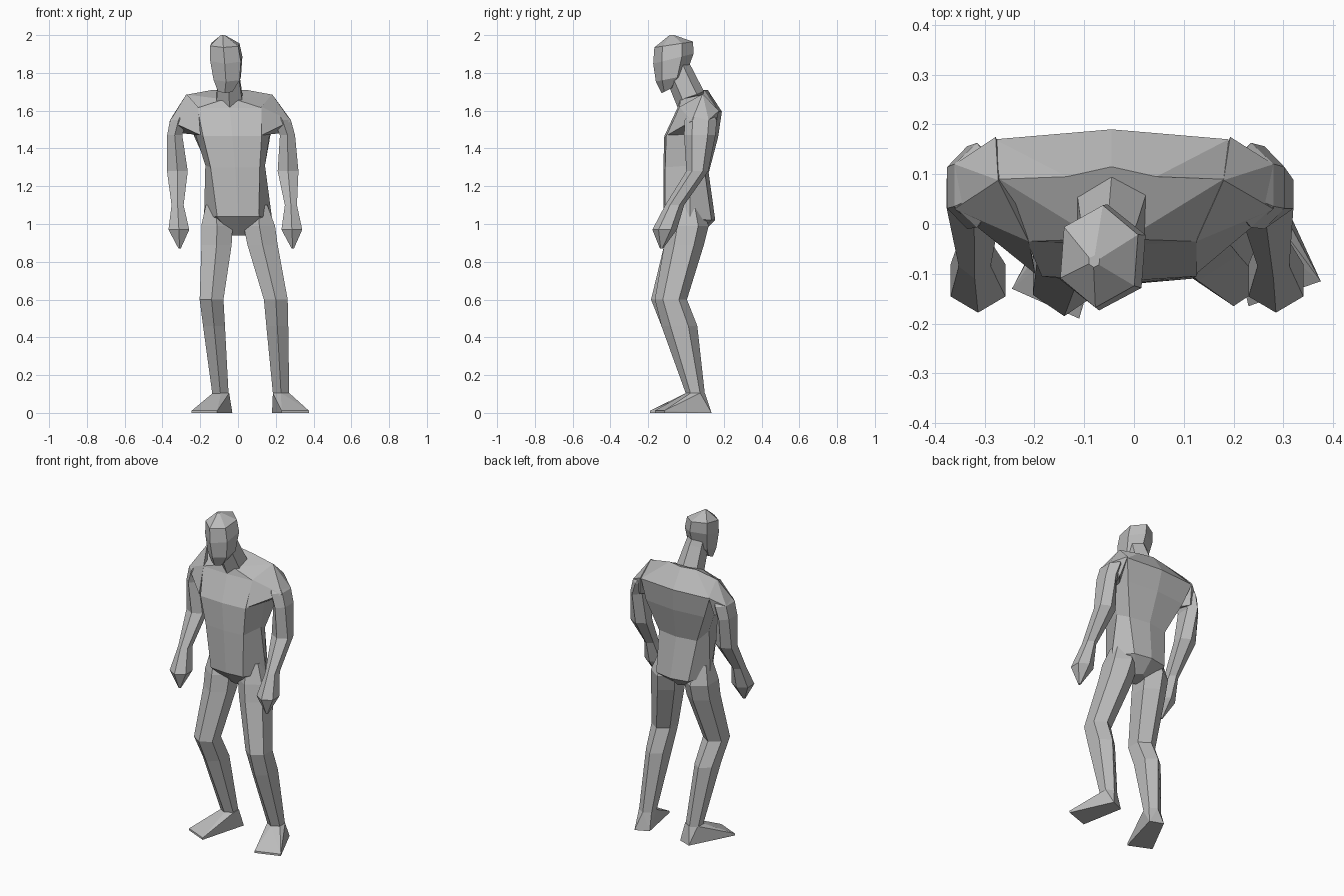
import bpy
import bmesh
from math import cos, sin, radians, tau

if "Cube" in bpy.data.objects:
    bpy.data.objects.remove(bpy.data.objects["Cube"], do_unlink=True)

# Single plain grey for the whole figure
grey = bpy.data.materials.new("plain_grey")
grey.use_nodes = True
colour = (0.5, 0.5, 0.5, 1)
grey.diffuse_color = colour
grey.node_tree.nodes["Principled BSDF"].inputs["Base Color"].default_value = colour


def finish(name, bm):
    """Turn a bmesh into a flat shaded grey object."""
    bmesh.ops.recalc_face_normals(bm, faces=bm.faces)
    mesh = bpy.data.meshes.new(name)
    bm.to_mesh(mesh)
    bm.free()
    mesh.materials.append(grey)
    obj = bpy.data.objects.new(name, mesh)
    bpy.context.collection.objects.link(obj)
    return obj


def loft(name, rings):
    """Skin a stack of point rings and cap both ends."""
    bm = bmesh.new()
    loops = [[bm.verts.new(point) for point in ring] for ring in rings]
    count = len(loops[0])
    for low, high in zip(loops, loops[1:]):
        for i in range(count):
            j = (i + 1) % count
            bm.faces.new((low[i], low[j], high[j], high[i]))
    bm.faces.new(loops[0])
    bm.faces.new(loops[-1])
    return finish(name, bm)


def hull(name, points):
    """Wrap a few corner points in a convex solid."""
    bm = bmesh.new()
    for point in points:
        bm.verts.new(point)
    bmesh.ops.convex_hull(bm, input=bm.verts)
    return finish(name, bm)


def hexagon(x, y, z, rx, ry, turn=30, tilt=0):
    """Six sided ring; turn is in degrees, tilt raises the back."""
    ring = []
    for i in range(6):
        angle = tau * i / 6 + radians(turn)
        dy = ry * sin(angle)
        ring.append((x + rx * cos(angle), y + dy, z + tilt * dy))
    return ring


def torso_ring(centre, front, side, back):
    """Front, side and back are each (half width, y, z)."""
    (fw, fy, fz), (sw, sy, sz), (bw, by, bz) = front, side, back
    return [
        (centre - fw, fy, fz), (centre, fy - 0.01, fz), (centre + fw, fy, fz),
        (centre + sw, sy, sz), (centre + bw, by, bz),
        (centre, by + 0.02, bz), (centre - bw, by, bz), (centre - sw, sy, sz),
    ]


# Torso, from crotch to shoulder ridge
loft("torso", [
    torso_ring(0, (.03, -.02, .94), (.05, .02, .94), (.03, .06, .95)),
    torso_ring(0, (.11, -.11, 1.04), (.18, .02, 1.03), (.11, .135, 1.02)),
    torso_ring(-.015, (.13, -.11, 1.3), (.158, .02, 1.31), (.13, .1, 1.27)),
    torso_ring(-.03, (.155, -.105, 1.465), (.2, .02, 1.49), (.2, .15, 1.46)),
    torso_ring(-.045, (.17, -.035, 1.615), (.235, .06, 1.61), (.235, .17, 1.595)),
    torso_ring(-.045, (.03, -.03, 1.66), (.225, .09, 1.685), (.09, .095, 1.71)),
])

# Neck, leaning forward into the skull
loft("neck", [
    hexagon(-.045, .025, 1.66, .08, .07, 30, .6),
    hexagon(-.05, -.03, 1.78, .065, .065, 30, .6),
    hexagon(-.055, -.05, 1.84, .06, .06, 30, .4),
])

# Head, with an edge down the middle of the face
loft("head", [
    hexagon(-.066, -.095, 1.71, .045, .035, 25, .5),
    hexagon(-.057, -.08, 1.77, .08, .08, 25, .2),
    hexagon(-.062, -.067, 1.875, .094, .107, 25, .25),
    hexagon(-.07, -.065, 1.95, .086, .103, 25, .15),
    hexagon(-.08, -.075, 2, .012, .012, 25),
])

# Shoulder corners, joining chest and back to the upper arm
shoulder = [
    (.18, .088, 1.688), (.125, -.035, 1.62), (.125, -.1, 1.47),
    (.21, -.02, 1.525), (.28, .03, 1.545), (.28, .12, 1.55),
    (.193, .175, 1.6), (.22, .14, 1.48), (.15, .05, 1.48),
]

# Arm sections from shoulder to fingertip: x, y, z, half width, half depth
arm = [
    (.19, .08, 1.63, .02, .03),
    (.235, .078, 1.55, .045, .085),
    (.262, .073, 1.47, .04, .083),
    (.265, .06, 1.28, .055, .058),
    (.28, -.06, 1.1, .032, .05),
    (.285, -.113, .97, .055, .065),
    (.29, -.13, .87, .006, .008),
]

# Leg sections from hip to ankle
leg = [
    (.105, .01, 1.1, .05, .07),
    (.113, .01, .99, .083, .11),
    (.13, -.01, .89, .08, .105),
    (.2, -.08, .6, .063, .085),
    (.208, -.035, .46, .058, .095),
    (.228, .05, .1, .043, .05),
]


def limb(name, sections, side, lean):
    """Skin a limb; lean(z) shifts the right limb sideways."""
    rings = []
    for x, y, z, rx, ry in sections:
        shift = lean(z) if side < 0 else 0
        # the right knee is pushed a little further forward
        bend = -.02 if side < 0 and z == .6 else 0
        rings.append(hexagon(side * x + shift, y + bend, z, rx / cos(radians(30)), ry))
    return loft(name, rings)


def arm_lean(z):
    return -.02 - .09 * (z - .88)


def leg_lean(z):
    return .15 * (1 - z)


for label, side in (("left", 1), ("right", -1)):
    hull(label + "_shoulder", [
        (side * x + (arm_lean(z) if side < 0 else 0), y, z) for x, y, z in shoulder
    ])
    limb(label + "_arm", arm, side, arm_lean)
    limb(label + "_leg", leg, side, leg_lean)

# Feet: ankle, heel and splayed toe corners
feet = {
    "left_foot": (.228, [(.375, -.115), (.23, -.165), (.26, .135), (.18, .1)]),
    "right_foot": (-.09, [(-.245, -.13), (-.11, -.19), (-.03, .1), (-.11, .13)]),
}
for name, (ankle, sole) in feet.items():
    corners = [(x, y, 0) for x, y in sole]
    corners += [(x, y, .012) for x, y in sole[:2]]
    corners += hexagon(ankle, .05, .105, .05, .05)
    hull(name, corners)
